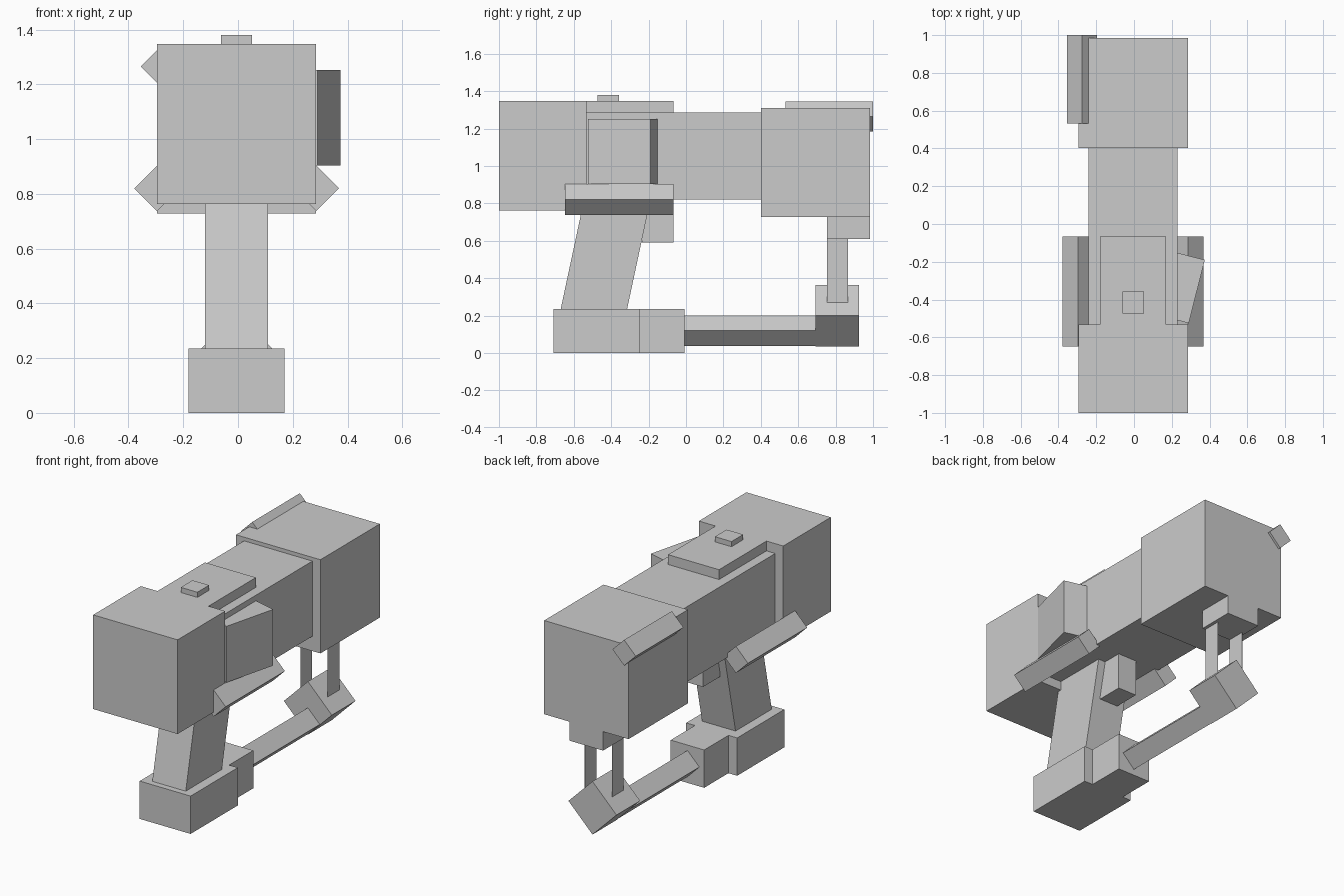
import bpy

if "Cube" in bpy.data.objects:
    bpy.data.objects.remove(bpy.data.objects["Cube"])

CX = -0.005  # symmetry plane of the body


def prism(name, pts, axis, lo, hi):
    """Extrude a 2D outline along an axis ('x': (y,z), 'y': (x,z), 'z': (x,y))."""
    place = {'x': lambda a, b, t: (t, a, b),
             'y': lambda a, b, t: (a, t, b),
             'z': lambda a, b, t: (a, b, t)}[axis]
    n = len(pts)
    verts = [place(a, b, t) for t in (lo, hi) for a, b in pts]
    faces = [tuple(range(n)), tuple(range(n, 2 * n))]
    faces += [(i, (i + 1) % n, n + (i + 1) % n, n + i) for i in range(n)]
    mesh = bpy.data.meshes.new(name)
    mesh.from_pydata(verts, [], faces)
    import bmesh
    bm = bmesh.new()
    bm.from_mesh(mesh)
    bmesh.ops.recalc_face_normals(bm, faces=bm.faces)
    bm.to_mesh(mesh)
    bm.free()
    obj = bpy.data.objects.new(name, mesh)
    bpy.context.collection.objects.link(obj)
    return obj


def box(name, half_x, y0, y1, z0, z1):
    """Box centred on the symmetry plane."""
    return prism(name, [(y0, z0), (y1, z0), (y1, z1), (y0, z1)], 'x', CX - half_x, CX + half_x)


def diamond(name, x, z, r, y0, y1):
    """Square bar turned 45 degrees, running along y."""
    return prism(name, [(x - r, z), (x, z - r), (x + r, z), (x, z + r)], 'y', y0, y1)


# Upper body
box("front_block", 0.29, -1.0, -0.533, 0.763, 1.348)
box("middle_body", 0.235, -0.533, 0.405, 0.82, 1.287)
box("rear_block", 0.29, 0.402, 0.985, 0.728, 1.31)
box("top_plate", 0.175, -0.533, -0.067, 1.287, 1.348)
box("top_button", 0.057, -0.473, -0.358, 1.348, 1.38)
box("rear_tab", 0.115, 0.753, 0.985, 0.61, 0.728)

# Diamond rails
for side, label in ((-1, "left"), (1, "right")):
    diamond("side_rail_" + label, CX + side * 0.291, 0.82, 0.083, -0.648, -0.067)
diamond("rear_top_rail", -0.275, 1.265, 0.08, 0.532, 1.0)

# Angled pod on the right side
prism("side_pod", [(0.29, -0.525), (0.375, -0.19), (0.2, -0.145), (0.115, -0.48)],
      'z', 0.903, 1.252)

# Leaning grip, trigger and base
prism("grip", [(-0.67, 0.235), (-0.315, 0.235), (-0.19, 0.82), (-0.545, 0.82)],
      'x', CX - 0.115, CX + 0.115)
box("trigger", 0.065, -0.236, -0.067, 0.59, 0.82)
box("base_front", 0.175, -0.708, -0.245, 0.0, 0.235)
box("base_rear", 0.115, -0.245, -0.007, 0.0, 0.235)

# Lower bar, end block and thin struts up to the rear tab
diamond("lower_bar", CX, 0.12, 0.082, -0.01, 0.695)
diamond("end_block", CX, 0.2, 0.165, 0.693, 0.925)
for side, label in ((-1, "left"), (1, "right")):
    x = CX + side * 0.093
    prism("strut_" + label, [(0.753, 0.27), (0.867, 0.27), (0.867, 0.62), (0.753, 0.62)],
          'x', x - 0.001, x + 0.001)
